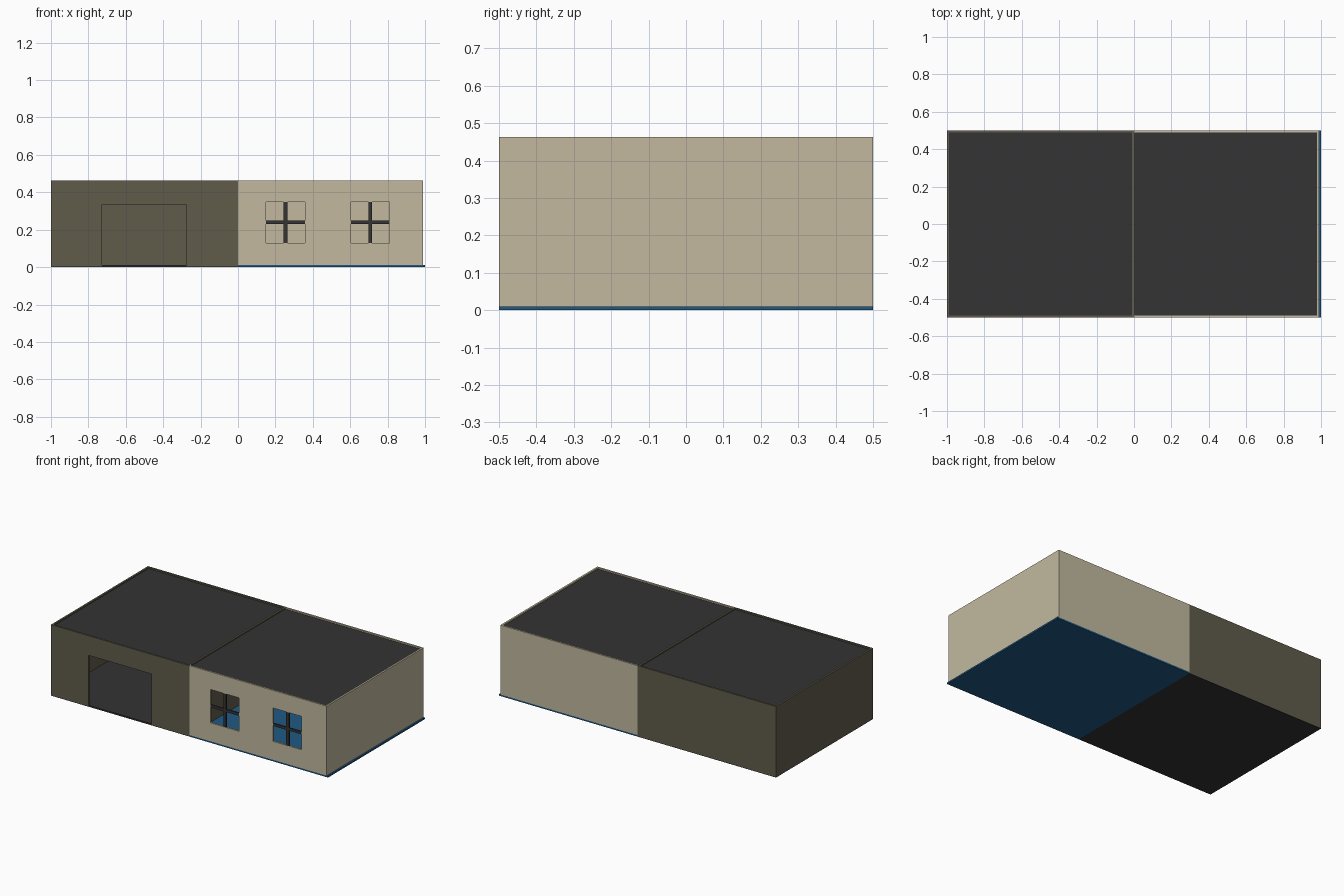
import bpy, bmesh

if "Cube" in bpy.data.objects:
    bpy.data.objects.remove(bpy.data.objects["Cube"])


def material(name, rgb):
    m = bpy.data.materials.new(name)
    m.diffuse_color = (*rgb, 1)
    m.use_nodes = True
    m.node_tree.nodes["Principled BSDF"].inputs["Base Color"].default_value = m.diffuse_color
    return m


OLIVE = material("dark olive", (0.117, 0.107, 0.071))
BEIGE = material("beige", (0.539, 0.485, 0.347))
DARK = material("charcoal", (0.033, 0.033, 0.033))
BLUE = material("blue", (0.0144, 0.102, 0.235))


def finish(bm, name, mat):
    bmesh.ops.recalc_face_normals(bm, faces=bm.faces)
    me = bpy.data.meshes.new(name)
    bm.to_mesh(me)
    bm.free()
    me.materials.append(mat)
    ob = bpy.data.objects.new(name, me)
    bpy.context.collection.objects.link(ob)
    return ob


def box(name, mat, x, y, z):
    bm = bmesh.new()
    bmesh.ops.create_cube(bm, size=1)
    for v in bm.verts:
        v.co = [(a + b) / 2 + c * (b - a) for c, (a, b) in zip(v.co, (x, y, z))]
    return finish(bm, name, mat)


def front_panel(name, mat, x, z, holes):
    """Front wall with rectangular holes (x0, x1, z0, z1)."""
    xs = sorted({*x, *(h[0] for h in holes), *(h[1] for h in holes)})
    zs = sorted({*z, *(h[2] for h in holes), *(h[3] for h in holes)})
    bm = bmesh.new()
    for a, b in zip(xs, xs[1:]):
        for c, d in zip(zs, zs[1:]):
            mx, mz = (a + b) / 2, (c + d) / 2
            if any(h[0] < mx < h[1] and h[2] < mz < h[3] for h in holes):
                continue
            bm.faces.new([bm.verts.new(p) for p in
                          ((a, -.5, c), (b, -.5, c), (b, -.5, d), (a, -.5, d))])
    bmesh.ops.remove_doubles(bm, verts=bm.verts, dist=1e-5)
    ext = bmesh.ops.extrude_face_region(bm, geom=bm.faces[:], use_keep_orig=True)
    for g in ext["geom"]:
        if isinstance(g, bmesh.types.BMVert):
            g.co.y += T
    return finish(bm, name, mat)


T, TOP = 0.012, 0.463
INNER_Y = (-.5 + T, .5 - T)

# Left room: floor, walls and doorway
Z = (0.003, TOP)
box("left_base", DARK, (-1, 0), (-.5, .5), (0, .003))
box("left_floor", DARK, (-1 + T, -T), INNER_Y, (.003, .01))
box("door_sill", DARK, (-.728, -.275), (-.5, -.5 + T), (.003, .01))
front_panel("left_front_wall", OLIVE, (-1, 0), Z, [(-.728, -.275, .003, .335)])
box("left_back_wall", OLIVE, (-1, 0), (.5 - T, .5), Z)
box("left_side_wall", OLIVE, (-1, -1 + T), INNER_Y, Z)
box("dividing_wall", OLIVE, (-T, 0), INNER_Y, Z)

# Right room: floor and walls with two windows
Z = (0.01, TOP)
windows = [(.15, .358, .13, .348), (.603, .81, .13, .348)]
box("right_floor", BLUE, (0, 1), (-.5, .5), (0, .01))
front_panel("right_front_wall", BEIGE, (0, .99), Z, windows)
box("right_back_wall", BEIGE, (0, .99), (.5 - T, .5), Z)
box("right_side_wall", BEIGE, (.99 - T, .99), INNER_Y, Z)

# Window crossbars
for i, (x0, x1, z0, z1) in enumerate(windows):
    cx, cz = (x0 + x1) / 2, (z0 + z1) / 2
    y = (-.5 + .001, -.5 + T - .001)
    box(f"window_upright_{i}", DARK, (cx - .01, cx + .01), y, (z0, z1))
    box(f"window_crossbar_{i}", DARK, (x0, x1), (y[0] + .0005, y[1] - .0005), (cz - .009, cz + .009))

# Roof panels set just below the wall tops
box("left_roof", DARK, (-1 + T, -T), INNER_Y, (.445, .455))
box("right_roof", DARK, (0, .99 - T), INNER_Y, (.445, .455))
